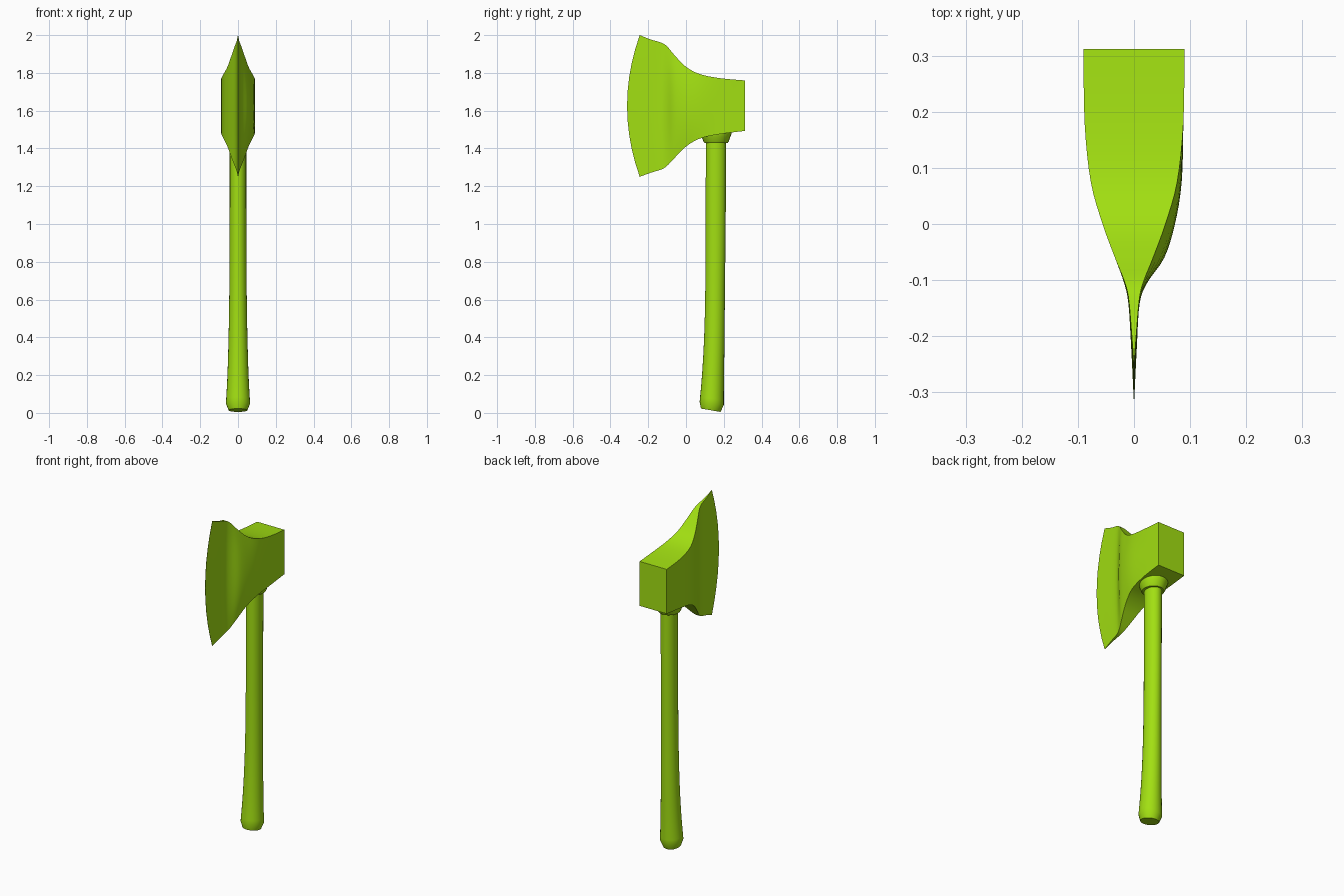
import bpy, bmesh, math

if "Cube" in bpy.data.objects:
    bpy.data.objects.remove(bpy.data.objects["Cube"])

mat = bpy.data.materials.new("lime")
mat.diffuse_color = (0.36, 0.74, 0.006, 1)
mat.use_nodes = True
mat.node_tree.nodes["Principled BSDF"].inputs["Base Color"].default_value = mat.diffuse_color


def finish(name, bm, angle):
    bmesh.ops.remove_doubles(bm, verts=bm.verts, dist=0.0002)
    bmesh.ops.recalc_face_normals(bm, faces=bm.faces)
    mesh = bpy.data.meshes.new(name)
    bm.to_mesh(mesh)
    bm.free()
    mesh.materials.append(mat)
    ob = bpy.data.objects.new(name, mesh)
    bpy.context.collection.objects.link(ob)
    bpy.ops.object.select_all(action='DESELECT')
    ob.select_set(True)
    bpy.context.view_layer.objects.active = ob
    bpy.ops.object.shade_smooth_by_angle(angle=math.radians(angle))
    return ob


def loft(name, rings, angle=35):
    """Skin a list of closed rings and cap both ends."""
    bm = bmesh.new()
    rows = [[bm.verts.new(p) for p in ring] for ring in rings]
    for a, b in zip(rows, rows[1:]):
        n = len(a)
        for i in range(n):
            bm.faces.new((a[i], a[(i + 1) % n], b[(i + 1) % n], b[i]))
    bm.faces.new(rows[0])
    bm.faces.new(rows[-1])
    return finish(name, bm, angle)


def smooth_stations(pts, steps):
    """Catmull-Rom interpolation through tuples of any length."""
    out = []
    for i in range(len(pts) - 1):
        p = [pts[max(0, min(len(pts) - 1, i + k))] for k in (-1, 0, 1, 2)]
        for s in range(steps):
            t = s / steps
            out.append(tuple(
                0.5 * (2 * b + (c - a) * t + (2 * a - 5 * b + 4 * c - d) * t * t
                       + (3 * b - a - 3 * c + d) * t ** 3)
                for a, b, c, d in zip(*p)))
    out.append(pts[-1])
    return out


# Head: y, top z, bottom z, half thickness, right-side bulge, forward bow
stations = [
    (0.312, 1.760, 1.493, 0.090, 0.000, 0.000),
    (0.180, 1.772, 1.476, 0.088, 0.000, 0.000),
    (0.075, 1.793, 1.453, 0.077, 0.008, 0.000),
    (0.000, 1.832, 1.410, 0.056, 0.017, 0.000),
    (-0.060, 1.893, 1.350, 0.034, 0.020, 0.000),
    (-0.100, 1.940, 1.308, 0.018, 0.006, 0.004),
    (-0.130, 1.960, 1.289, 0.010, 0.000, 0.012),
    (-0.185, 1.976, 1.272, 0.005, 0.000, 0.036),
    (-0.245, 2.000, 1.250, 0.0005, 0.000, 0.067),
]
ROWS = 10


def head_ring(y, top, bot, half, bulge, bow):
    ring = []
    for side in (-1, 1):
        for k in range(ROWS + 1):
            t = k / ROWS if side < 0 else 1 - k / ROWS
            hump = 1 - (2 * t - 1) ** 2
            x = side * half + (bulge * hump if side > 0 else 0)
            ring.append((x, y - bow * hump, bot + (top - bot) * t))
    return ring


loft("axe_head", [head_ring(*s) for s in smooth_stations(stations, 4)], 35)


def ellipse(y, z, rx, ry, tilt=0.0, n=24):
    ring = []
    for i in range(n):
        a = 2 * math.pi * i / n
        dy = ry * math.sin(a)
        ring.append((rx * math.cos(a), y + dy, z - dy * tilt))
    return ring


# Handle: swells and sweeps forward at the grip end
grip = [
    (0.136, 0.050, 0.064, 0.064, 0.12),
    (0.143, 0.200, 0.056, 0.058, 0.08),
    (0.150, 0.400, 0.050, 0.054, 0.04),
    (0.154, 0.650, 0.046, 0.052, 0.0),
    (0.157, 1.000, 0.044, 0.053, 0.0),
    (0.159, 1.520, 0.044, 0.054, 0.0),
]
butt = [ellipse(0.131, 0.014, 0.050, 0.052, 0.17)]
loft("handle", butt + [ellipse(*s) for s in smooth_stations(grip, 4)], 35)

# Collar under the head
collar = [(1.430, 0.062), (1.437, 0.067), (1.462, 0.076), (1.480, 0.083), (1.520, 0.084)]
loft("collar", [ellipse(0.159, z, r * 0.95, r) for z, r in collar], 35)
